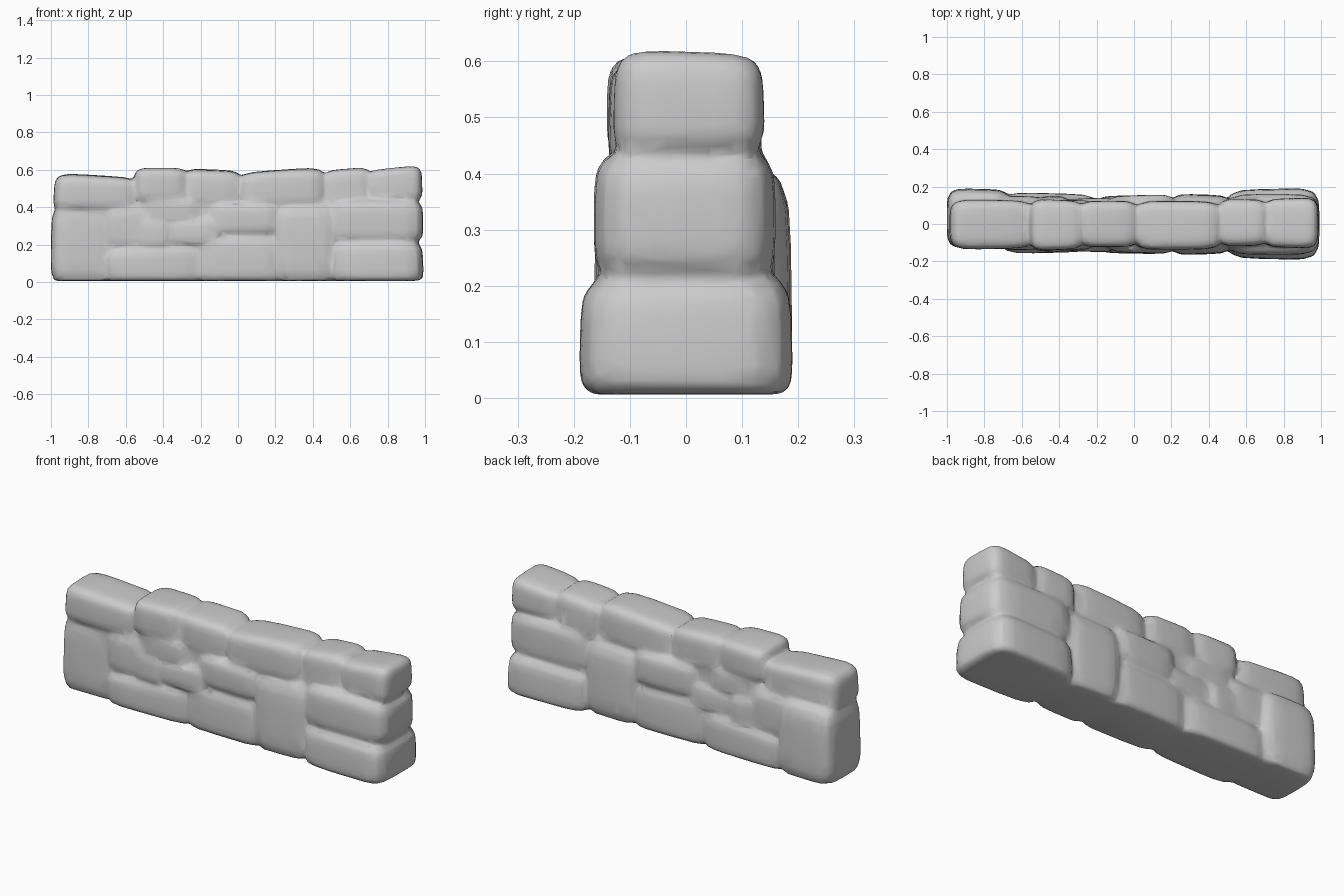
import bpy, bmesh, math, random
from mathutils import Vector

if "Cube" in bpy.data.objects:
    bpy.data.objects.remove(bpy.data.objects["Cube"])

random.seed(4)

# Each stone: x0, x1, y0, y1, z0, z1, slope of its upper face
STONES = [
    # bottom course
    (-1.00, -0.66, -0.13, 0.19, -0.02, 0.42, 0.0),
    (-0.72, -0.18, -0.155, 0.165, -0.02, 0.20, 0.06),
    (-0.23, 0.24, -0.16, 0.155, -0.02, 0.26, 0.0),
    (0.19, 0.53, -0.165, 0.16, -0.02, 0.42, 0.0),
    (0.49, 0.99, -0.19, 0.19, -0.02, 0.225, 0.0),
    # middle course
    (-0.71, -0.48, -0.14, 0.15, 0.16, 0.41, 0.0),
    (-0.56, -0.35, -0.15, 0.15, 0.17, 0.35, -0.1),
    (-0.52, -0.20, -0.14, 0.13, 0.31, 0.46, -0.05),
    (-0.42, -0.08, -0.15, 0.14, 0.19, 0.34, 0.1),
    (-0.16, 0.23, -0.155, 0.155, 0.24, 0.43, 0.0),
    (0.49, 0.99, -0.165, 0.16, 0.20, 0.445, 0.0),
    # cap course
    (-0.985, -0.53, -0.135, 0.13, 0.375, 0.57, -0.06),
    (-0.555, -0.27, -0.14, 0.13, 0.42, 0.61, 0.0),
    (-0.295, 0.02, -0.125, 0.125, 0.40, 0.60, -0.04),
    (0.0, 0.47, -0.14, 0.125, 0.395, 0.60, 0.07),
    (0.455, 0.71, -0.12, 0.135, 0.38, 0.605, 0.08),
    (0.69, 0.985, -0.13, 0.14, 0.43, 0.61, 0.10),
]


def add_stone(bm, x0, x1, y0, y1, z0, z1, slope):
    """Rounded block with slightly uneven corners."""
    part = bmesh.new()
    bmesh.ops.create_cube(part, size=2)
    bmesh.ops.subdivide_edges(part, edges=part.edges[:], cuts=5, use_grid_fill=True)
    k = [random.uniform(-0.05, 0.05) for _ in range(4)]
    p = 5.5
    for v in part.verts:
        c = v.co
        m = max(abs(a) for a in c)
        n = sum(abs(a) ** p for a in c) ** (1 / p)
        x, y, z = c * (m / n)
        y *= 1 + k[0] * x - abs(k[1]) * (1 + z) * 0.5
        z *= 1 + k[2] * y
        x *= 1 + k[3] * z * 0.6
        px = (x0 + x1) / 2 + x * (x1 - x0) / 2
        py = (y0 + y1) / 2 + y * (y1 - y0) / 2
        pz = (z0 + z1) / 2 + z * (z1 - z0) / 2
        if z > 0:
            pz += slope * (px - (x0 + x1) / 2) * z
        v.co = Vector((px, py, max(pz, 0.006)))
    temp = bpy.data.meshes.new("stone_part")
    part.to_mesh(temp)
    part.free()
    bm.from_mesh(temp)
    bpy.data.meshes.remove(temp)


def add_box(bm, x0, x1, y0, y1, z0, z1):
    for v in bmesh.ops.create_cube(bm, size=1)["verts"]:
        v.co = Vector(((x0 + x1) / 2 + v.co.x * (x1 - x0),
                       (y0 + y1) / 2 + v.co.y * (y1 - y0),
                       (z0 + z1) / 2 + v.co.z * (z1 - z0)))


# Stones and mortar core gathered in one mesh
bm = bmesh.new()
for s in STONES:
    add_stone(bm, *s)
add_box(bm, -0.93, 0.93, -0.115, 0.115, 0.012, 0.42)
add_box(bm, -0.90, 0.90, -0.08, 0.08, 0.40, 0.53)
mesh = bpy.data.meshes.new("stone_wall")
bm.to_mesh(mesh)
bm.free()
wall = bpy.data.objects.new("stone_wall", mesh)
bpy.context.collection.objects.link(wall)
bpy.context.view_layer.objects.active = wall
wall.select_set(True)

# Fuse the stones into one skin, soften the joints, then lower the density
fuse = wall.modifiers.new("fuse", 'REMESH')
fuse.mode = 'VOXEL'
fuse.voxel_size = 0.012
soft = wall.modifiers.new("soften", 'SMOOTH')
soft.factor = 0.5
soft.iterations = 5
thin = wall.modifiers.new("reduce", 'DECIMATE')
thin.ratio = 0.09
for name in ("fuse", "soften", "reduce"):
    bpy.ops.object.modifier_apply(modifier=name)
bpy.ops.object.shade_smooth_by_angle(angle=math.radians(60))
